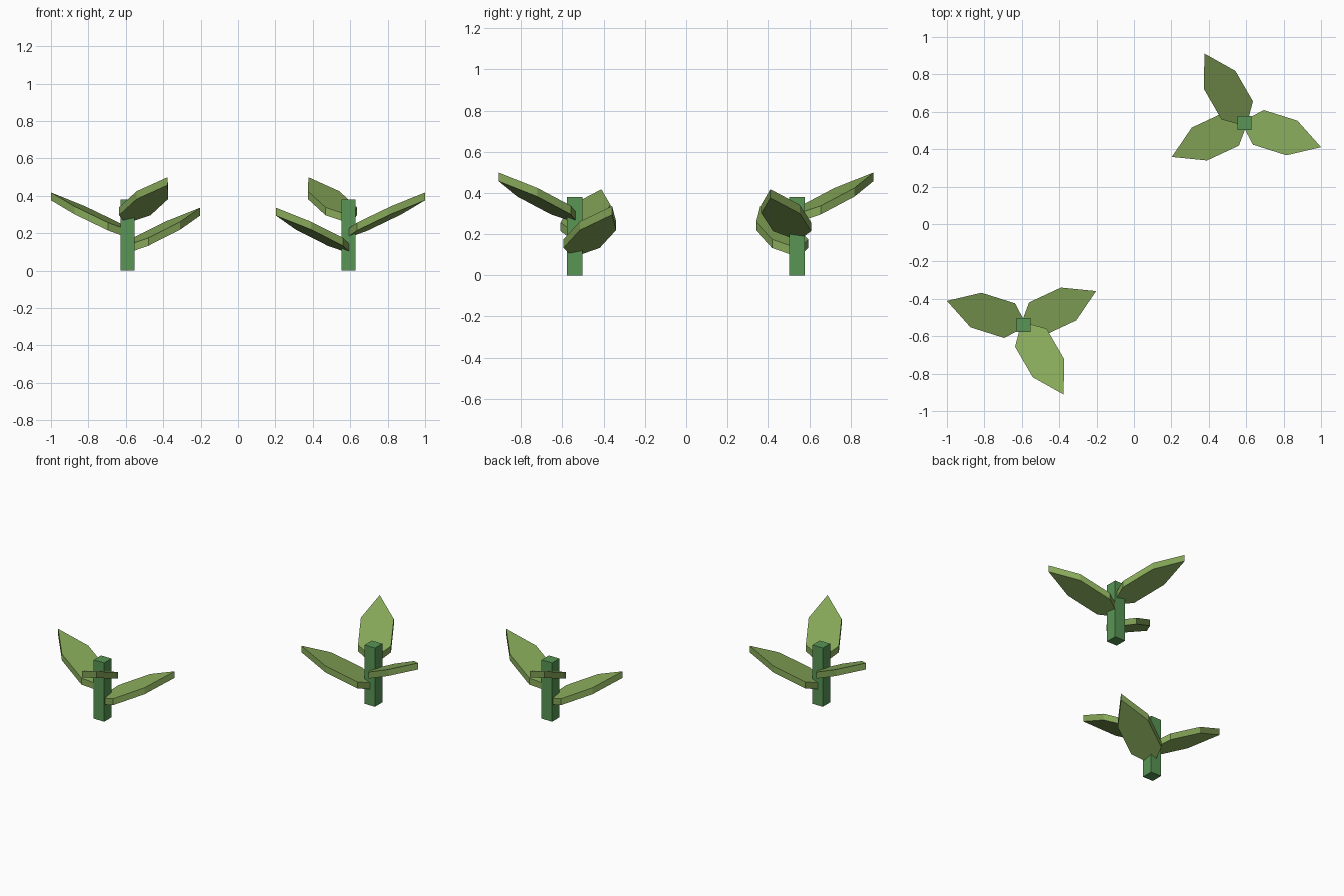
import bpy, bmesh, math
from mathutils import Matrix

if "Cube" in bpy.data.objects:
    bpy.data.objects.remove(bpy.data.objects["Cube"])


def material(name, colour):
    m = bpy.data.materials.new(name)
    m.diffuse_color = (*colour, 1)
    m.use_nodes = True
    m.node_tree.nodes["Principled BSDF"].inputs["Base Color"].default_value = m.diffuse_color
    return m


STEM = material("stem_green", (0.10, 0.30, 0.09))
LEAF = material("leaf_green", (0.24, 0.39, 0.10))
STEM_W, STEM_H = 0.075, 0.38
LEAF_T, SLOPE = 0.042, 0.46
# Half outline of a leaf: distance from the stem, half width
HALF = [(0.0, 0.02), (0.078, 0.097), (0.266, 0.097), (0.429, 0.0)]


def finish(name, bm, mat, matrix):
    bmesh.ops.recalc_face_normals(bm, faces=bm.faces)
    me = bpy.data.meshes.new(name)
    bm.to_mesh(me)
    bm.free()
    me.materials.append(mat)
    ob = bpy.data.objects.new(name, me)
    ob.matrix_world = matrix
    bpy.context.collection.objects.link(ob)


def stem(name, place):
    bm = bmesh.new()
    bmesh.ops.create_cube(bm, size=1)
    bmesh.ops.scale(bm, vec=(STEM_W, STEM_W, STEM_H), verts=bm.verts)
    bmesh.ops.translate(bm, vec=(0, 0, STEM_H / 2), verts=bm.verts)
    finish(name, bm, STEM, place)


def leaf(name, place):
    # Flat rising outline, extruded straight up
    outline = [(u, -v) for u, v in HALF] + HALF[-2::-1]
    bm = bmesh.new()
    face = bm.faces.new([bm.verts.new((u, v, u * SLOPE)) for u, v in outline])
    ext = bmesh.ops.extrude_face_region(bm, geom=[face], use_keep_orig=True)
    top = [g for g in ext["geom"] if isinstance(g, bmesh.types.BMVert)]
    bmesh.ops.translate(bm, vec=(0, 0, LEAF_T), verts=top)
    finish(name, bm, LEAF, place)


# Two sprouts, half a turn apart, leaves spiralling up by the golden angle
for side, turn in (("back", 0), ("front", math.pi)):
    base = Matrix.Rotation(turn, 4, "Z") @ Matrix.Translation((0.591, 0.54, 0))
    stem(f"{side}_stem", base)
    for i in range(3):
        spin = Matrix.Rotation(math.radians(205 + 137.5 * i), 4, "Z")
        lift = Matrix.Translation((0, 0, 0.097 + 0.0815 * i))
        leaf(f"{side}_leaf_{i + 1}", base @ lift @ spin)
